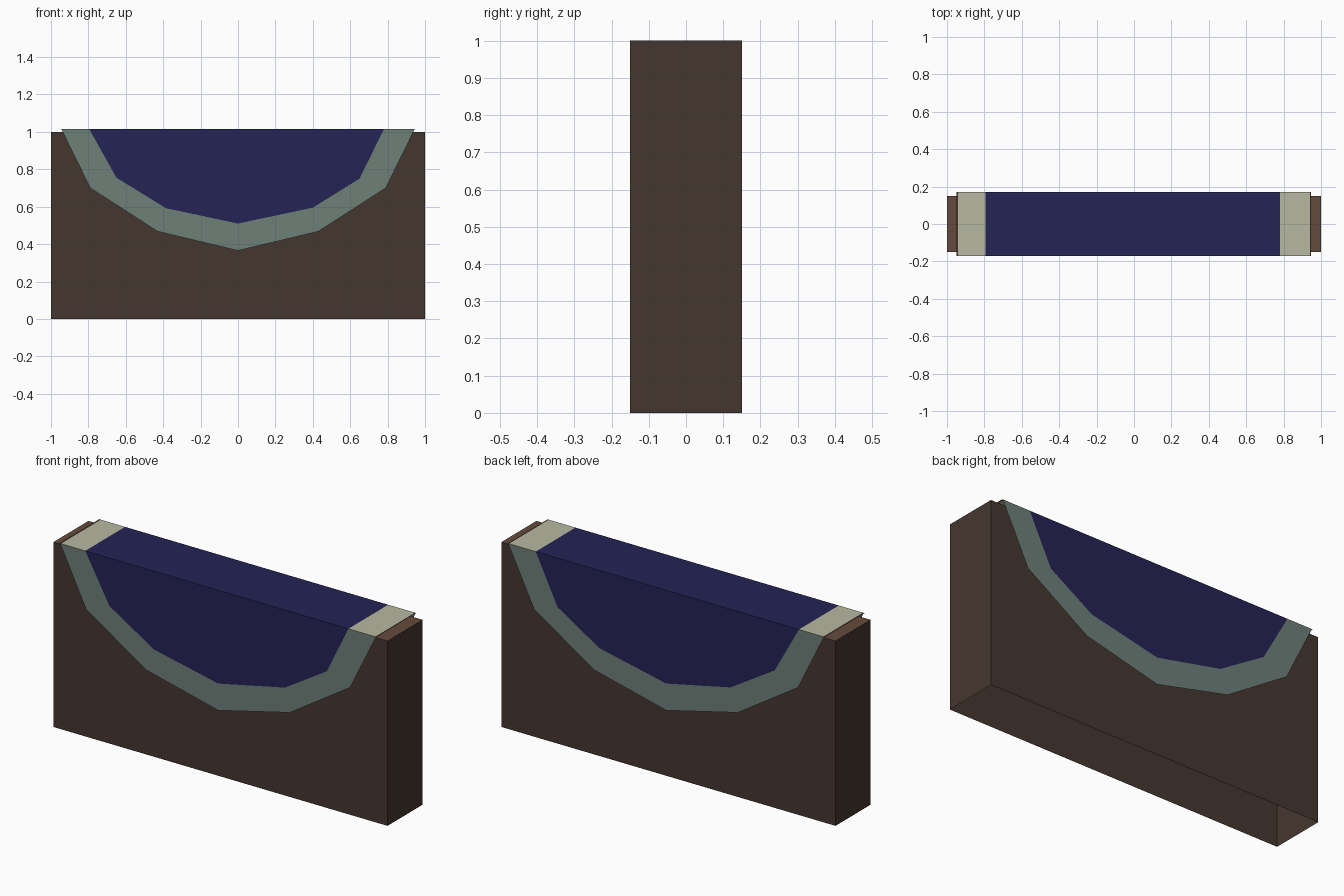
import bpy
import bmesh

if "Cube" in bpy.data.objects:
    bpy.data.objects.remove(bpy.data.objects["Cube"])


def srgb(*c):
    # display 0-255 colour to linear
    lin = [(v / 255 / 12.92) if v < 11 else ((v / 255 + 0.055) / 1.055) ** 2.4 for v in c]
    return (*lin, 1)


def material(name, *c):
    m = bpy.data.materials.new(name)
    m.diffuse_color = srgb(*c)
    m.use_nodes = True
    m.node_tree.nodes["Principled BSDF"].inputs["Base Color"].default_value = m.diffuse_color
    return m


soil = material("dark soil", 69, 54, 48)
soil_top = material("light soil", 101, 74, 61)
stone = material("grey green stone", 110, 128, 121)
stone_top = material("pale stone", 184, 184, 162)
water = material("deep blue water", 36, 35, 86)


def make(name, bm, mats):
    me = bpy.data.meshes.new(name)
    bm.to_mesh(me)
    bm.free()
    for m in mats:
        me.materials.append(m)
    ob = bpy.data.objects.new(name, me)
    bpy.context.collection.objects.link(ob)
    return ob


# Soil block: hollow box, open underneath, lighter top
bm = bmesh.new()
bmesh.ops.create_cube(bm, size=1)
for v in bm.verts:
    v.co = (v.co.x * 2, v.co.y * 0.3, v.co.z + 0.5)
bm.normal_update()
bottom = [f for f in bm.faces if f.normal.z < -0.5]
bmesh.ops.delete(bm, geom=bottom, context='FACES_ONLY')
for f in bm.faces:
    f.material_index = 1 if f.normal.z > 0.5 else 0
make("soil_block", bm, [soil, soil_top])

# Channel section: bank band and water drawn on thin front and back sheets
D, TOP = 0.17, 1.015
outer = [(-.945, TOP), (-.79, .70), (-.43, .468), (0, .365), (.43, .468), (.79, .70), (.945, TOP)]
inner = [(-.795, TOP), (-.65, .755), (-.385, .592), (0, .51), (.40, .595), (.65, .75), (.78, TOP)]


def section(name, y):
    bank, pool = bmesh.new(), bmesh.new()
    o = [bank.verts.new((x, y, z)) for x, z in outer]
    i = [bank.verts.new((x, y, z)) for x, z in inner]
    for k in range(len(o) - 1):
        bank.faces.new((o[k], o[k + 1], i[k + 1], i[k]))
    pool.faces.new([pool.verts.new((x, y, z)) for x, z in inner])
    for b in (bank, pool):
        b.normal_update()
        for f in list(b.faces):
            if f.normal.y * y < 0:
                f.normal_flip()
    make(name + "_bank", bank, [stone])
    make(name + "_water", pool, [water])


section("front", -D)
section("back", D)


# Top sheet: water between two pale banks with thin dark rims
def strip(name, x0, x1, mat):
    b = bmesh.new()
    b.faces.new([b.verts.new(p) for p in
                 ((x0, -D, TOP), (x1, -D, TOP), (x1, D, TOP), (x0, D, TOP))])
    make(name, b, [mat])


strip("left_rim", -.95, -.94, soil)
strip("left_bank_top", -.94, -.795, stone_top)
strip("water_top", -.795, .78, water)
strip("right_bank_top", .78, .94, stone_top)
strip("right_rim", .94, .947, soil)
